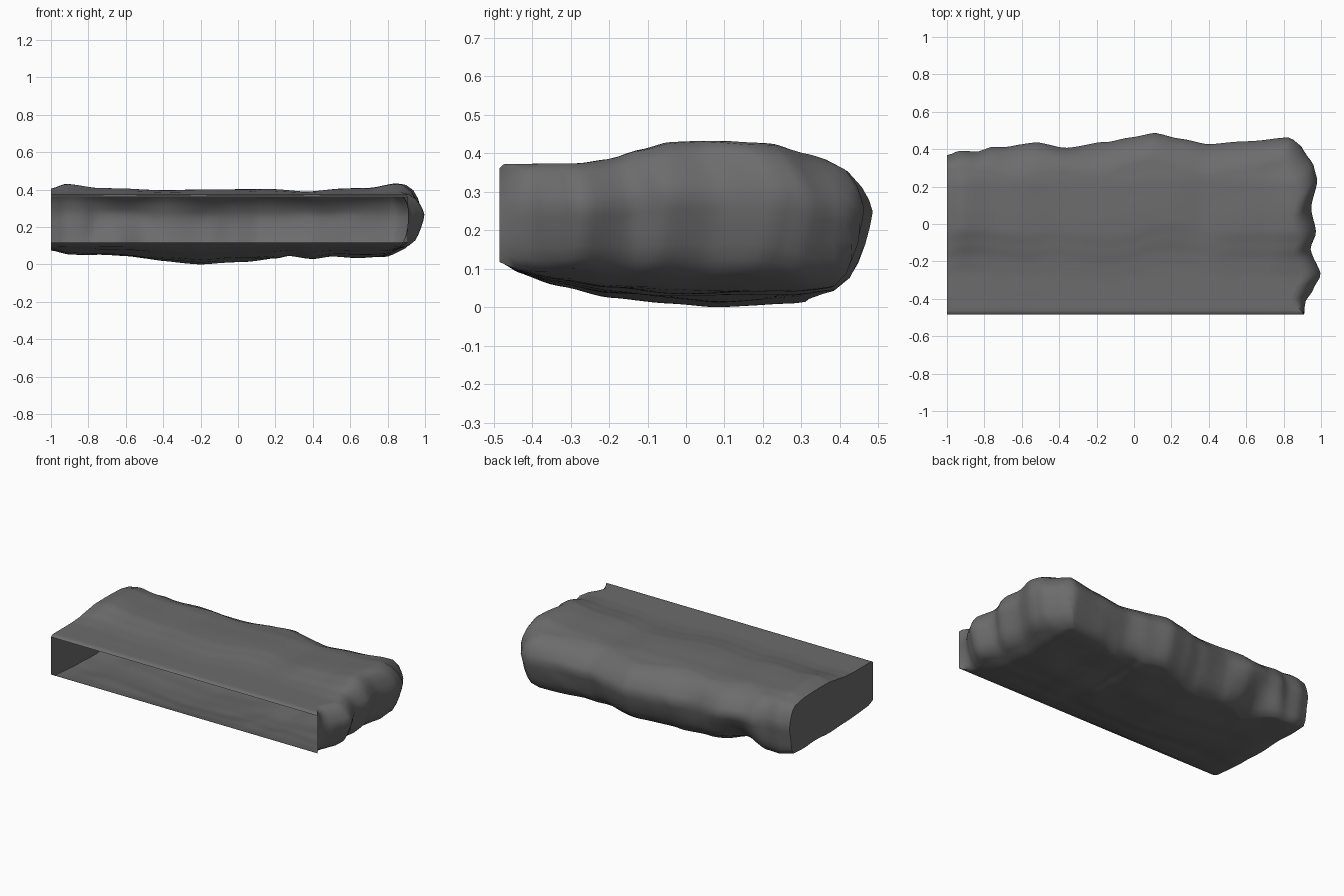
import bpy, bmesh, math
from mathutils import Vector, noise

if "Cube" in bpy.data.objects:
    bpy.data.objects.remove(bpy.data.objects["Cube"])

NX, NY = 80, 36
FRONT = -0.485


def curve(points):
    """Smoothed piecewise function through (position, value) pairs."""
    def f(t):
        if t <= points[0][0]:
            return points[0][1]
        for (a, va), (b, vb) in zip(points, points[1:]):
            if t <= b:
                k = (t - a) / (b - a)
                k = 0.5 * k + 0.5 * k * k * (3 - 2 * k)
                return va + (vb - va) * k
        return points[-1][1]
    return f


def clamp(t):
    return max(0, min(1, t))


# plan outline: ragged back edge and ragged right end
back = curve([(-1, .37), (-.92, .395), (-.84, .395), (-.76, .42), (-.68, .415), (-.52, .44),
              (-.37, .415), (-.15, .44), (-.03, .465), (.11, .487), (.25, .46), (.4, .43),
              (.6, .445), (.83, .467), (.91, .415)])
right = curve([(-.485, .91), (-.42, .915), (-.35, .96), (-.27, 1.0), (-.13, .95), (-.05, .975),
               (.08, .95), (.23, .985), (.31, .965), (.40, .91), (.465, .87)])

# crest heights along x, and how they fade in along y
crest = curve([(-1, .405), (-.92, .43), (-.75, .408), (-.6, .408), (-.35, .398), (0, .402),
               (.2, .402), (.37, .39), (.55, .405), (.7, .41), (.84, .435), (.95, .42)])
belly = curve([(-1, .075), (-.9, .055), (-.75, .055), (-.6, .045), (-.4, .018), (-.2, .0),
               (0, .015), (.2, .03), (.27, .045), (.4, .025), (.5, .04), (.65, .035),
               (.8, .04), (.9, .07)])
top_rise = curve([(-.28, 0), (-.2, .18), (-.12, .6), (-.04, .97), (.05, 1), (.22, .85),
                  (.32, .4), (.42, -.1)])
low_rise = curve([(-.47, 0), (-.33, .45), (-.2, .75), (-.05, .9), (.08, 1),
                  (.28, .9), (.38, .75), (.44, .5)])
# how far the foot of the back wall is undercut, and how far its brow leans in
undercut = curve([(-1, .03), (-.82, .05), (-.63, .2), (-.4, .09), (-.15, .12), (.1, .09),
                  (.35, .1), (.6, .07), (.85, .07), (1, .07)])
brow = curve([(-1, .05), (-.9, .07), (-.6, .16), (-.38, .1), (-.2, .15), (.1, .11),
              (.3, .15), (.6, .13), (.84, .085), (1, .08)])


def top_z(x, y):
    shift = noise.noise(Vector((x * 2, 0, 7))) * .12 * clamp((.75 - x) * 3) * clamp((.3 - y) * 4)
    z = .373 + (crest(x) - .373) * top_rise(y + shift)
    z += noise.noise(Vector((x * 3, y * 4, 5))) * .006 * clamp((y + .4) * 3)
    return z - .012 * clamp(1 - (y - FRONT) / .012)


def low_z(x, y):
    deep = belly(x) + .03 * clamp((x - .78) / .14)
    n = noise.noise(Vector((x * 4, y * 5, 2))) * .012 * clamp((y + .45) * 4)
    lip = .018 * clamp(1 - (y - FRONT) / .04)
    return max(0, .1 + (deep - .1) * low_rise(y) + n * min(1, deep / .03) + lip)


def plan(u, v, inset, foot, head):
    """Map unit square to the ragged outline, pulled in by the wall profile."""
    fade = clamp(v / .12)
    side = inset + (foot + head) * .075
    x = -1 + 1.91 * u
    for _ in range(8):
        deep = inset + foot * undercut(x) + head * brow(x)
        y = FRONT + v * (back(x) - deep - FRONT)
        x = -1 + u * (right(y + deep * v) - side * fade + 1)
    return x, y


us = [i / NX for i in range(NX + 1)]
vs = [0, .012] + [j / NY for j in range(1, NY + 1)]
# wall profile from bottom to top: (inset, undercut share, brow share, height fraction)
wall = [(.01, 1, 0, 0), (.006, .6, 0, .1), (.004, .38, 0, .22), (.003, .2, 0, .36),
        (.001, .07, 0, .5), (0, 0, 0, .61), (.001, 0, .08, .7), (.002, 0, .25, .8),
        (.004, 0, .55, .92), (.008, 0, 1, 1)]

bm = bmesh.new()


def skin(rows):
    for a, b in zip(rows, rows[1:]):
        for j in range(len(a) - 1):
            bm.faces.new((a[j], b[j], b[j + 1], a[j + 1]))


def sheet(level, height):
    rows = []
    for u in us:
        row = []
        for v in vs:
            x, y = plan(u, v, *level[:3])
            row.append(bm.verts.new((x, y, height(x, y))))
        rows.append(row)
    skin(rows)
    return rows


# top and underside
upper = sheet(wall[-1], top_z)
lower = sheet(wall[0], low_z)

# lumpy wall along the back and round the right end
rim = [(i, len(vs) - 1) for i in range(NX + 1)] + [(NX, j) for j in range(len(vs) - 2, -1, -1)]
strips = []
for i, j in rim:
    t, b = upper[i][j].co.z, lower[i][j].co.z
    col = [lower[i][j]]
    for inset, foot, head, f in wall[1:-1]:
        x, y = plan(us[i], vs[j], inset, foot, head)
        n = abs(noise.noise(Vector((x * 4, y * 4, f * 2)))) * .03 * f * (1 - f) * 2
        if vs[j] == 1:
            y -= n
        if us[i] == 1:
            x -= n * clamp(vs[j] * 3)
        col.append(bm.verts.new((x, y, b + (t - b) * f)))
    strips.append(col + [upper[i][j]])
skin(strips)

# flat cut at the left end; the front stays open
bm.faces.new(upper[0] + strips[0][-2:0:-1] + lower[0][::-1])
bmesh.ops.recalc_face_normals(bm, faces=bm.faces)

mesh = bpy.data.meshes.new("rock_ledge")
bm.to_mesh(mesh)
bm.free()
ledge = bpy.data.objects.new("rock_ledge", mesh)
bpy.context.collection.objects.link(ledge)

# dark stone colour
stone = bpy.data.materials.new("dark_stone")
stone.diffuse_color = (.15, .15, .15, 1)
stone.use_nodes = True
stone.node_tree.nodes["Principled BSDF"].inputs["Base Color"].default_value = stone.diffuse_color
mesh.materials.append(stone)

bpy.context.view_layer.objects.active = ledge
ledge.select_set(True)
bpy.ops.object.shade_smooth_by_angle(angle=math.radians(60))
